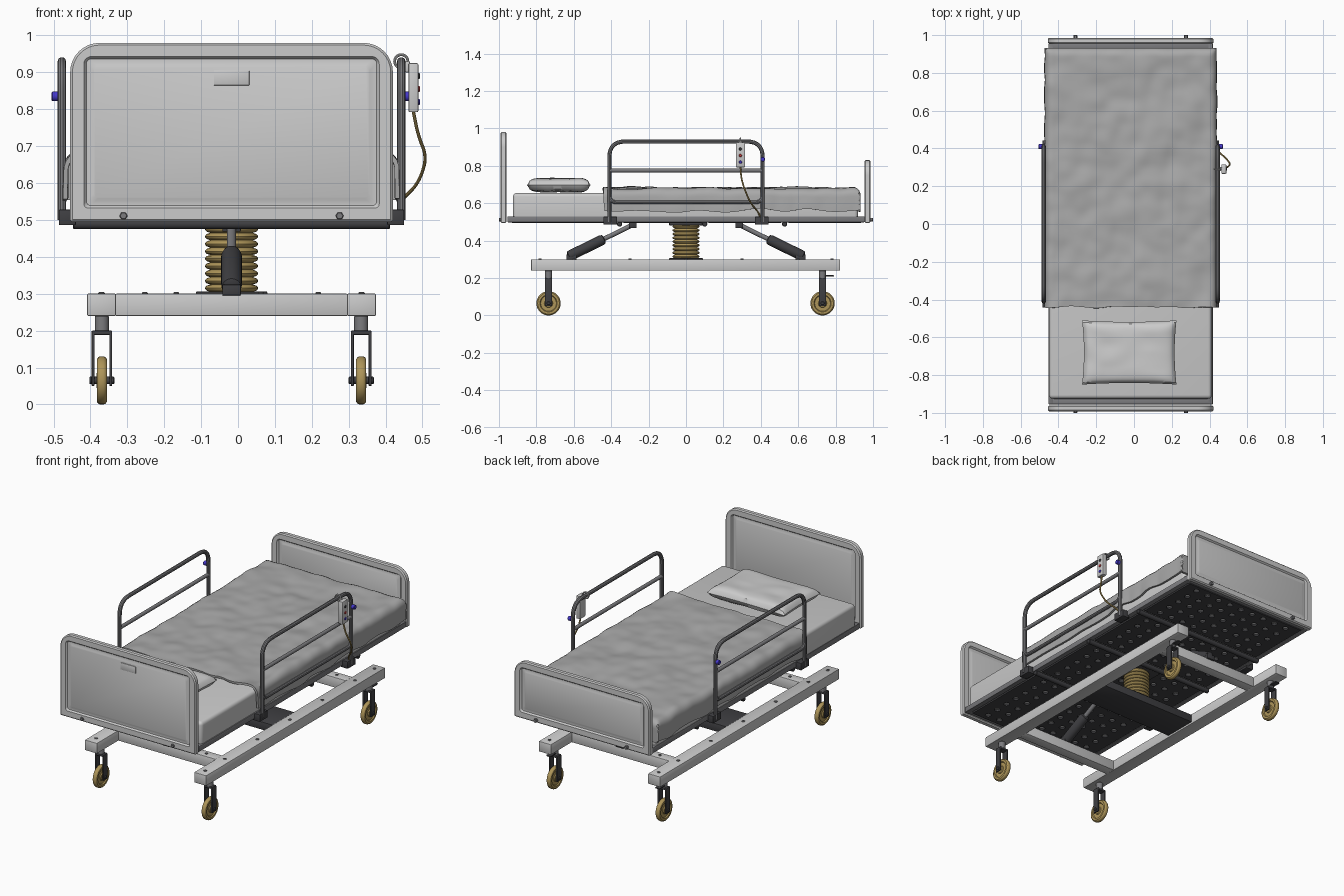
import bpy, bmesh, math
from mathutils import Vector, Matrix, noise

if "Cube" in bpy.data.objects:
    bpy.data.objects.remove(bpy.data.objects["Cube"])

CX = -0.0175          # bed centre line; the handset hangs outside on +x
COLS = {'gold': (.42, .3, .1), 'dark': (.05, .05, .055), 'tube': (.2, .2, .21),
        'blue': (.06, .04, .6), 'red': (.6, .05, .05), 'cloth': (.4, .4, .4)}
MATS = {}

def paint(ob, col):
    if col:
        if col not in MATS:
            MATS[col] = bpy.data.materials.new(col)
            MATS[col].diffuse_color = (*COLS[col], 1)
        ob.data.materials.append(MATS[col])
    return ob

def add(name, data, col):
    ob = bpy.data.objects.new(name, data)
    bpy.context.collection.objects.link(ob)
    return paint(ob, col)

def from_bm(name, bm, col):
    bmesh.ops.recalc_face_normals(bm, faces=bm.faces[:])
    me = bpy.data.meshes.new(name)
    bm.to_mesh(me)
    bm.free()
    return add(name, me, col)

def loft(name, loops, col=None):
    bm = bmesh.new()
    rows = [[bm.verts.new(p) for p in l] for l in loops]
    n = len(rows[0])
    for a, b in zip(rows, rows[1:]):
        for i in range(n):
            bm.faces.new((a[i], a[(i + 1) % n], b[(i + 1) % n], b[i]))
    bm.faces.new(rows[0])
    bm.faces.new(rows[-1])
    return from_bm(name, bm, col)

def lathe(name, profile, loc, axis=(0, 0, 1), col=None, n=28):
    m = Matrix.Translation(loc) @ Vector(axis).to_track_quat('Z', 'Y').to_matrix().to_4x4()
    ring = [(math.cos(2 * math.pi * i / n), math.sin(2 * math.pi * i / n)) for i in range(n)]
    return loft(name, [[m @ Vector((r * c, r * s, h)) for c, s in ring] for r, h in profile], col)

def rod(name, a, b, r, col=None, n=20):
    d = Vector(b) - Vector(a)
    e = min(r * .2, .004)
    return lathe(name, [(r - e, 0), (r, e), (r, d.length - e), (r - e, d.length)], a, d, col, n)

def box(name, x, y, z, col=None, bevel=.003, seg=2):
    bm = bmesh.new()
    bmesh.ops.create_cube(bm, size=1)
    for v in bm.verts:
        v.co = [(a + b) / 2 + c * (b - a) for (a, b), c in zip((x, y, z), v.co)]
    ob = from_bm(name, bm, col)
    m = ob.modifiers.new('bevel', 'BEVEL')
    m.width, m.segments = bevel, seg
    return ob

def curve(name, splines, dims, cyclic, col):
    cu = bpy.data.curves.new(name, 'CURVE')
    cu.dimensions = dims
    for pts in splines:
        s = cu.splines.new('POLY')
        s.points.add(len(pts) - 1)
        for p, q in zip(s.points, pts):
            p.co = (*q, 1)
        s.use_cyclic_u = cyclic
    return add(name, cu, col)

def tube(name, pts, r, fillet=.07, col='tube'):
    pts = [Vector(p) for p in pts]
    out = [pts[0]]
    for a, b, c in zip(pts, pts[1:], pts[2:]):
        f = min(fillet, (a - b).length * .48, (c - b).length * .48)
        p, q = b + (a - b).normalized() * f, b + (c - b).normalized() * f
        out += [p * (1 - t) ** 2 + b * 2 * t * (1 - t) + q * t * t for t in [i / 8 for i in range(9)]]
    ob = curve(name, [out + [pts[-1]]], '3D', False, col)
    ob.data.bevel_depth, ob.data.bevel_resolution, ob.data.use_fill_caps = r, 3, True

def surf(name, nu, nv, f, col=None):
    bm = bmesh.new()
    g = [[bm.verts.new(f(i / nu, j / nv)) for j in range(nv + 1)] for i in range(nu + 1)]
    for i in range(nu):
        for j in range(nv):
            bm.faces.new((g[i][j], g[i + 1][j], g[i + 1][j + 1], g[i][j + 1]))
    bmesh.ops.remove_doubles(bm, verts=bm.verts[:], dist=.0002)
    return from_bm(name, bm, col)

# head and foot boards: rounded outline swept through a stepped panel profile
def outline(hw, z0, z1, d, y):
    pts = []
    for sx, sz, r0, a0 in ((1, 1, .08, 0), (-1, 1, .08, 90), (-1, 0, .006, 180), (1, 0, .006, 270)):
        r = max(r0 - 1.6 * d, .012) if d > .02 else max(r0 - d, .002)
        cx = CX + sx * (hw - d - r)
        cz = z1 - d - r if sz else z0 + d + r
        for k in range(9):
            a = math.radians(a0 + k * 11.25)
            pts.append((cx + r * math.cos(a), y, cz + r * math.sin(a)))
    return pts

half = [(.064, -.010), (.058, -.007), (.044, -.007), (.037, -.016), (.006, -.016), (0, -.010)]
prof = half + [(d, -y) for d, y in half[::-1]]
for nm, yc, top, s in (('headboard', -.976, .98, -1), ('footboard', .97, .83, 1)):
    loft(nm, [outline(.4375, .495, top, d, yc + y) for d, y in prof])
    box(nm + '_mount_bar', (CX - .415, CX + .415), sorted((s * .955, s * .925)), (.5, .53), 'tube')
    for sx in (-1, 1):
        x = CX + sx * .293
        rod(nm + '_bolt', (x, s * .975, .511), (x, s, .511), .011, 'tube', 6)
box('headboard_plate', (CX - .048, CX + .048), (-.99, -.982), (.865, .905), None, .001)

# mattress frame: side bars, perforated panels, hinge bars
for s in (-1, 1):
    x = CX + s * .42
    box('frame_side_bar', (x - .015, x + .015), (-.955, .955), (.498, .53), 'tube')
for y0, y1 in ((-.93, -.375), (-.335, .08), (.12, .507), (.547, .935)):
    loops = [[(CX - .4, y0, 0), (CX + .4, y0, 0), (CX + .4, y1, 0), (CX - .4, y1, 0)]]
    rows = round((y1 - y0) / .085)
    for i in range(9):
        for j in range(rows):
            hx, hy = CX + (i - 4) * .08, y0 + (j + .5) * (y1 - y0) / rows
            loops.append([(hx + .017 * math.cos(k * math.pi / 7), hy + .017 * math.sin(k * math.pi / 7), 0)
                          for k in range(14)])
    ob = curve('support_panel', loops, '2D', True, 'dark')
    ob.data.fill_mode, ob.data.extrude = 'BOTH', .005
    ob.location.z = .5
for y in (-.355, .1, .527):
    rod('hinge_bar', (CX - .43, y, .489), (CX + .43, y, .489), .014, 'dark')

# mattress, pillow, blanket
box('mattress', (-.45, .412), (-.925, .92), (.508, .655), None, .02, 4)

def pillow(a, b):
    u, v = 2 * a - 1, 4 * b - 1
    s = 1
    if v > 1:
        v, s = 2 - v, -1
    h = max(0, (1 - u ** 8) * (1 - v ** 8)) ** .5
    z = s * h * (.037 + .006 * noise.noise(Vector((u * 2, v * 2, s))))
    return (-.025 + .25 * u * (.96 + .04 * v * v), -.68 + .17 * v * (.95 + .05 * u * u), .697 + z)
surf('pillow', 40, 64, pillow)

def fold(s, edge, r=.035):
    t = abs(s) - (edge - r)
    if t <= 0:
        return s, 0
    q = min(t / r, math.pi / 2)
    return math.copysign(edge - r + r * math.sin(q), s), r * (1 - math.cos(q)) + max(0, t - r * math.pi / 2)

def blanket(a, b):
    s, t = (2 * a - 1) * .548, b * 1.475 - .44
    x, dx = fold(s, .448)
    y, dy = fold(t, .927)
    drop = max(dx, dy)
    low = min(1, drop / .09)
    p = Vector((s * 5, t * 5, 3))
    w = .012 * noise.noise(p) + .007 * noise.noise(p * 2.3)
    ripple = .006 * math.sin(t * 21) + .009 * noise.noise(Vector((s, t * 7, 9)))
    y += .012 * noise.noise(Vector((s * 8, 0, 5))) * max(0, 1 - b * 8)
    if dx >= dy:
        x += math.copysign(low * ripple * .6, s)
    return (CX + x, y, .675 - drop + w * (1 - low) + low * ripple)
sheet = surf('blanket', 90, 110, blanket, 'cloth')
m = sheet.modifiers.new('thickness', 'SOLIDIFY')
m.thickness, m.offset = .012, 0

# wheeled base
for s in (-1, 1):
    x = CX + s * .3525
    box('base_rail', (x - .039, x + .039), (-.828, .823), (.24, .3))
    for y in (-.78, -.6, -.3, 0, .3, .6, .78):
        rod('rail_bolt', (x, y, .298), (x, y, .304), .009, 'tube', 10)
    box('base_cross_beam', (CX - .315, CX + .315), (s * .6 - .03, s * .6 + .03), (.24, .3))
    for bx in (-.235, -.15, .08, .235):
        rod('beam_bolt', (CX + bx, s * .6, .298), (CX + bx, s * .6, .304), .008, 'tube', 10)
box('lift_beam', (CX - .315, CX + .315), (-.1, .1), (.25, .296), 'dark')
box('lift_plate', (CX - .097, CX + .097), (-.09, .09), (.294, .306), 'dark')
box('lift_top_plate', (CX - .1, CX + .1), (-.09, .09), (.482, .496), 'dark')

# lift bellows
rings, z0, z1 = 9, .305, .485
p = (z1 - z0) / rings
lathe('lift_bellows', [(.058 + .014 * math.sin(math.pi * (k % 6) / 6) ** .6 if k % 6 else .058,
                        p * k / 6) for k in range(rings * 6 + 1)], (CX, 0, z0), col='gold', n=32)

# tilt actuators
for s in (-1, 1):
    a, b = Vector((CX, s * .63, .315)), Vector((CX, s * .29, .482))
    d = b - a
    L = d.length * .57
    lathe('actuator_body', [(.014, 0), (.026, .006), (.028, .02), (.028, L - .02), (.024, L - .004), (.014, L)],
          a, d, 'dark')
    rod('actuator_rod', a + d * .5, b, .0125, 'tube')
    box('actuator_foot', (CX - .025, CX + .025), sorted((s * .585, s * .64)), (.295, .325), 'dark')
    box('actuator_bracket', (CX - .025, CX + .025), sorted((s * .265, s * .305)), (.468, .498), 'dark')

# casters
wheel = [(.018, -.014), (.02, -.014), (.023, -.008), (.042, -.008), (.046, -.0135), (.058, -.0135),
         (.063, -.010), (.065, -.005)]
wheel += [(r, -h) for r, h in wheel[::-1]]
for sx in (-1, 1):
    for y in (-.735, .73):
        x = CX + sx * .3515
        lathe('caster_wheel', wheel, (x, y, .065), (1, 0, 0), 'gold', 36)
        rod('caster_axle', (x - .034, y, .065), (x + .034, y, .065), .010, 'dark', 12)
        for e in (-1, 1):
            box('caster_fork_arm', (x + e * .024 - .004, x + e * .024 + .004), (y - .019, y + .019),
                (.05, .196), 'dark', .002)
        box('caster_fork_top', (x - .028, x + .028), (y - .019, y + .019), (.188, .2), 'dark')
        rod('caster_stem', (x, y, .196), (x, y, .242), .019, 'tube')
        if y > 0:
            box('brake_pedal', (x - .015, x + .015), (y + .01, y + .062), (.207, .215), 'dark')

# side guard rails
for s in (-1, 1):
    x = CX + s * .46
    tube('side_rail_hoop', [(x, -.41, .5), (x, -.41, .93), (x, .41, .93), (x, .41, .5)], .0115, .085)
    tube('side_rail_lower', [(x, -.41, .69), (x, -.41, .605), (x, .41, .605), (x, .41, .69)], .0105, .06)
    rod('side_rail_middle', (x, -.41, .775), (x, .41, .775), .0105, 'tube')
    rod('rail_release_knob', (x + s * .006, .41, .835), (x + s * .028, .41, .835), .013, 'blue')
    for y in (-.405, .405):
        box('rail_socket', sorted((CX + s * .422, CX + s * .468)), (y - .037, y + .037), (.486, .528), 'dark')

# handset with hook, buttons and cord
box('handset', (.462, .489), (.266, .316), (.792, .925), None, .004)
for z, c in ((.89, 'dark'), (.855, 'red'), (.82, 'blue')):
    rod('handset_button', (.486, .291, z), (.493, .291, z), .008, c, 16)
ring = [(CX + .46 + .018 * math.cos(k * math.pi / 12), .291, .93 + .018 * math.sin(k * math.pi / 12))
        for k in range(25)]
tube('handset_hook', ring, .004, .002, None)
box('handset_hook_arm', (.454, .466), (.281, .301), (.9, .93), None, .002)
tube('handset_cord', [(.475, .291, .795), (.488, .296, .73), (.512, .315, .67), (.49, .345, .6),
                      (.445, .385, .555), (.435, .4, .52)], .0045, .05, 'gold')

# apply everything to meshes and smooth with sharp edges kept
bpy.ops.object.select_all(action='SELECT')
bpy.context.view_layer.objects.active = sheet
bpy.ops.object.convert(target='MESH')
bpy.ops.object.shade_smooth_by_angle(angle=math.radians(35))

for m in bpy.data.materials:
    if m.users and not m.is_grease_pencil:
        m.use_nodes = True
        m.node_tree.nodes["Principled BSDF"].inputs["Base Color"].default_value = m.diffuse_color
